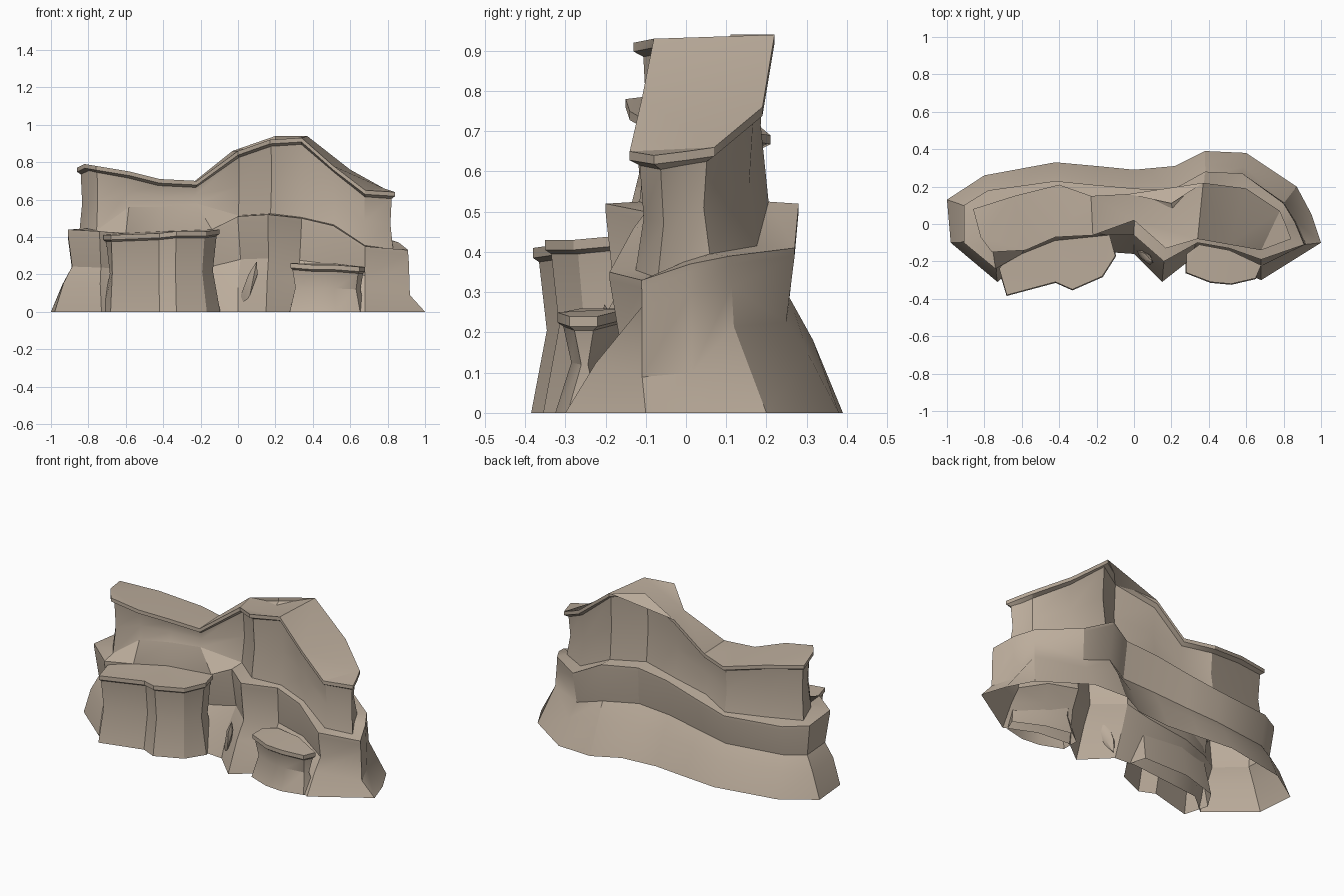
import bpy, bmesh, math
from mathutils import Vector

cube = bpy.data.objects.get("Cube")
if cube:
    bpy.data.objects.remove(cube, do_unlink=True)

# One sandstone colour for everything
stone = bpy.data.materials.new("sandstone")
stone.use_nodes = True
colour = (0.50, 0.415, 0.33, 1)
stone.diffuse_color = colour
shader = next(n for n in stone.node_tree.nodes if n.type == 'BSDF_PRINCIPLED')
shader.inputs["Base Color"].default_value = colour
shader.inputs["Roughness"].default_value = 0.9


def points(table):
    """Turn a table in hundredths into vectors."""
    return [Vector(p).to_3d() / 100 for p in table]


def blend(ring_a, ring_b, factor):
    return [a.lerp(b, factor) for a, b in zip(ring_a, ring_b)]


def at_height(ring, heights):
    return [Vector((p.x, p.y, h)) for p, h in zip(ring, heights)]


def lowered(ring, drop):
    return [p - Vector((0, 0, drop)) for p in ring]


def inset(ring, distance):
    """Move a counter-clockwise ring inward in plan."""
    result = []
    for i, p in enumerate(ring):
        along = ring[(i + 1) % len(ring)] - ring[i - 1]
        inward = Vector((-along.y, along.x, 0)).normalized()
        result.append(p + inward * distance)
    return result


def finish(bm, name, angle=30):
    mesh = bpy.data.meshes.new(name)
    bm.to_mesh(mesh)
    bm.free()
    mesh.materials.append(stone)
    obj = bpy.data.objects.new(name, mesh)
    bpy.context.collection.objects.link(obj)
    bpy.ops.object.select_all(action='DESELECT')
    obj.select_set(True)
    bpy.context.view_layer.objects.active = obj
    bpy.ops.object.shade_smooth_by_angle(angle=math.radians(angle))


def loft(name, rings, cap=True):
    """Skin rings from bottom to top, open below."""
    bm = bmesh.new()
    layers = [[bm.verts.new(p) for p in ring] for ring in rings]
    for low, high in zip(layers, layers[1:]):
        for i in range(len(low)):
            j = (i + 1) % len(low)
            bm.faces.new((low[i], low[j], high[j], high[i]))
    if cap:
        top = bm.faces.new(layers[-1])
        bmesh.ops.triangulate(bm, faces=[top])
    finish(bm, name)


# Cliff outlines, counter-clockwise from the back of the right-hand end
ground = points([
    (-100, 13), (-98, -10), (-73, -31), (-60, -20), (-42, -18), (-14, -15), (0, -16),
    (15, -31), (29, -20), (50, -22), (68, -30), (100, -10), (95, 5), (87, 20),
    (60, 38), (38, 39), (22, 31), (0, 29), (-20, 31), (-42, 33), (-80, 26)])
rim = points([
    (-91, 10, 42), (-91, -10, 44), (-74, -24, 43), (-60, -16, 42), (-42, -9, 42),
    (-14, -6, 44), (0, -6, 51), (16, -20, 52), (34, -10, 50), (51, -13, 46),
    (68, -19, 35), (91, -11, 33), (86, 1, 37), (80, 11, 39), (58, 27, 41),
    (38, 28, 52), (20, 18, 51), (0, 19, 49), (-22, 21, 44), (-42, 23, 40), (-78, 18, 41)])
crest = points([
    (-86, 8, 77), (-82, -7, 79), (-76, -15, 78), (-58, -14, 75), (-42, -7, 71),
    (-22, -6, 70), (0, 2, 86), (17, -13, 92), (34, -8, 93), (51, -11, 78),
    (68, -14, 65), (84, -8, 64), (81, 0, 65), (78, 7, 66), (60, 19, 76),
    (37, 22, 94), (20, 11, 94), (-3, 16, 86), (-23, 15, 70), (-40, 21, 69), (-64, 15, 74)])

# Foot of the upper wall: banked up on the low front side, flat elsewhere
foot = []
for r, c in zip(rim, inset(crest, 0.015)):
    banked = -0.7 < r.x < -0.1 and r.y < 0
    foot.append(Vector((c.x, c.y, r.z + (0.14 if banked else 0.005))))

# Lower cliff: flared base, waist, rim and shelf; the left end stays steep
flare, waist = [], []
for r, g, w in zip(rim, ground, inset(rim, 0.035)):
    if r.x > 0.79:
        low, high = r.lerp(g, 0.1), r.lerp(g, 0.04)
        drop, rise = (0.55 if r.y > 0.05 else 0.27), 0.8
    else:
        low, high = r.lerp(g, 0.32), w.lerp(g, 0.08)
        drop, rise = 0.35, 0.55
    flare.append(Vector((low.x, low.y, r.z * drop)))
    waist.append(Vector((high.x, high.y, r.z * rise)))
loft("lower_cliff", [ground, flare, waist, lowered(rim, 0.02), rim, foot], cap=False)

# Upper cliff: hollowed wall under a projecting crest slab
neck = lowered(inset(crest, 0.025), 0.035)
hollow = blend(foot, inset(neck, 0.03), 0.5)
loft("upper_cliff", [foot, hollow, neck, lowered(crest, 0.022), crest])


def ledge(name, table):
    """Outcrop with a lipped flat top and a slightly pinched wall."""
    top = points(table)
    zs = [p.z for p in top]
    wall = lowered(inset(top, 0.015), 0.035)
    pinch = at_height(inset(top, 0.035), [z * 0.5 for z in zs])
    base = at_height(inset(top, -0.005), [0] * len(top))
    loft(name, [base, pinch, wall, lowered(top, 0.025), top])


# Front outcrops
ledge("tall_front_ledge", [
    (-72, -24, 41), (-68, -38, 41), (-42, -31, 42), (-33, -35, 43), (-17, -28, 43),
    (-10, -17, 44), (-13, -6, 44), (-42, -6, 43), (-65, -13, 42)])
ledge("low_front_ledge", [
    (28, -16, 26), (28, -26, 26), (41, -31, 25), (52, -32, 25), (65, -29, 24),
    (68, -22, 24), (51, -14, 26), (35, -11, 26)])

# Leaning splinter of rock against the front recess
bm = bmesh.new()
bmesh.ops.create_icosphere(bm, subdivisions=1, radius=1)
for v in bm.verts:
    x, y, z = v.co.x * 0.03, v.co.y * 0.03, v.co.z * 0.125
    x += z * 0.32
    v.co = (0.06 + x, -0.175 + y - x * 0.7, 0.145 + z)
finish(bm, "rock_splinter")
